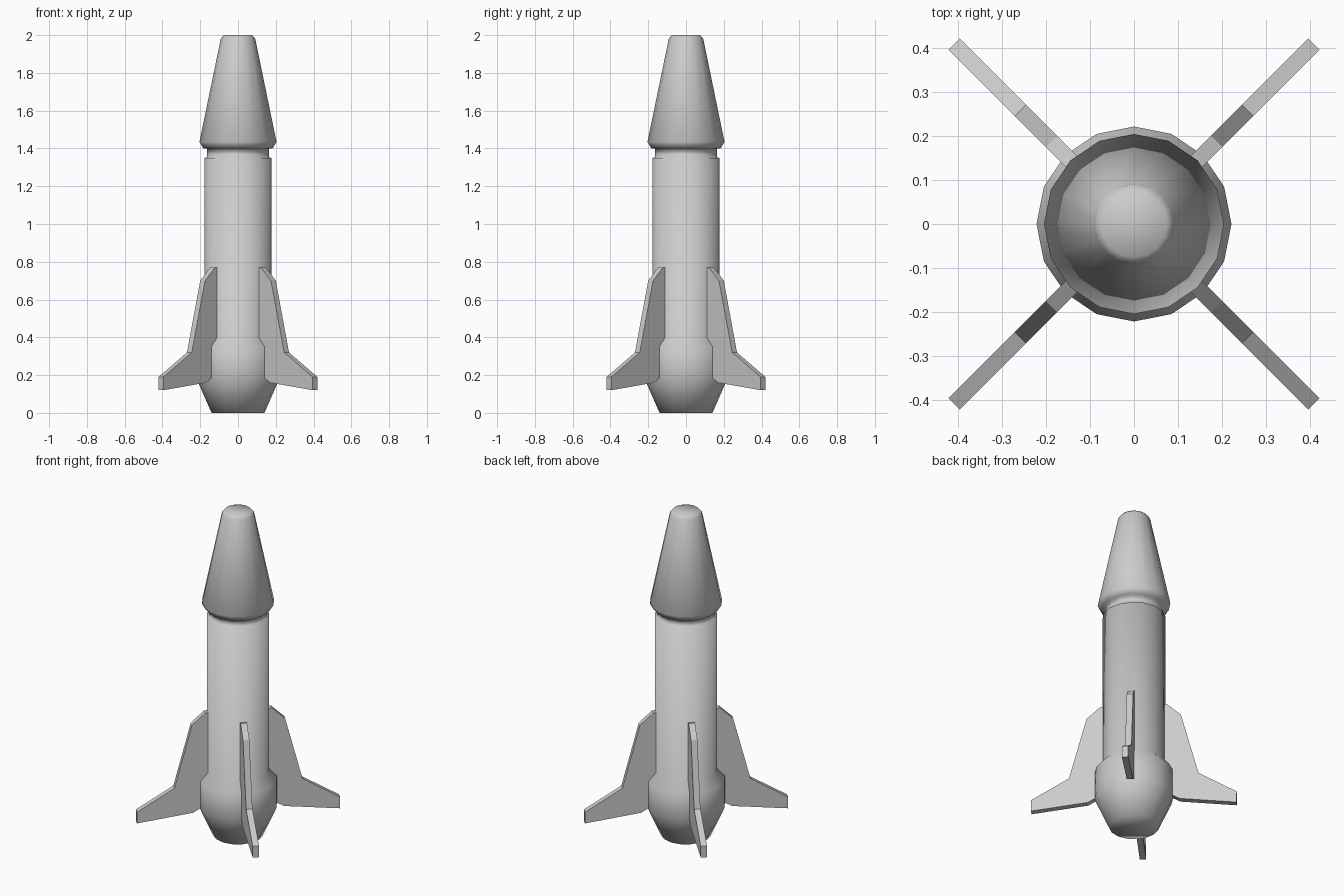
import bpy, bmesh, math
from mathutils import Matrix

if "Cube" in bpy.data.objects:
    bpy.data.objects.remove(bpy.data.objects["Cube"])

SIDES = 16


def finish(bm, name, smooth):
    bmesh.ops.recalc_face_normals(bm, faces=bm.faces[:])
    for f in bm.faces:
        f.smooth = smooth
    mesh = bpy.data.meshes.new(name)
    bm.to_mesh(mesh)
    bm.free()
    obj = bpy.data.objects.new(name, mesh)
    bpy.context.collection.objects.link(obj)
    return obj


def lathe(name, profile):
    """Closed 16-sided body from (radius, height) rings."""
    bm = bmesh.new()
    rings = []
    for r, z in profile:
        rings.append([bm.verts.new((r * math.cos(2 * math.pi * i / SIDES),
                                    r * math.sin(2 * math.pi * i / SIDES), z))
                      for i in range(SIDES)])
    for a, b in zip(rings, rings[1:]):
        for i in range(SIDES):
            j = (i + 1) % SIDES
            bm.faces.new((a[i], a[j], b[j], b[i]))
    bm.faces.new(rings[0][::-1])
    bm.faces.new(rings[-1])
    return finish(bm, name, True)


def fin(name, outline, half, angle):
    """Flat plate from a (distance, height) outline, turned about z."""
    bm = bmesh.new()
    face = bm.faces.new([bm.verts.new((d, -half, z)) for d, z in outline])
    ext = bmesh.ops.extrude_face_region(bm, geom=[face])
    verts = [v for v in ext["geom"] if isinstance(v, bmesh.types.BMVert)]
    bmesh.ops.translate(bm, vec=(0, 2 * half, 0), verts=verts)
    bm.transform(Matrix.Rotation(angle, 4, 'Z'))
    return finish(bm, name, False)


# Fuselage: engine bulge, tube, neck groove and nose cone in one profile
lathe("fuselage", [
    (0.14, 0.0), (0.221, 0.185), (0.221, 0.35), (0.177, 0.40), (0.177, 1.35),
    (0.164, 1.352), (0.164, 1.40), (0.183, 1.40), (0.204, 1.435),
    (0.091, 1.982), (0.075, 2.0)])

# Four swept fins on the diagonals
outline = [(0.12, 0.77), (0.12, 0.20), (0.216, 0.185), (0.258, 0.16),
           (0.577, 0.12), (0.577, 0.19), (0.364, 0.32), (0.265, 0.70),
           (0.19, 0.77)]
for k in range(4):
    fin(f"fin_{k + 1}", outline, 0.018, math.radians(45 + 90 * k))
